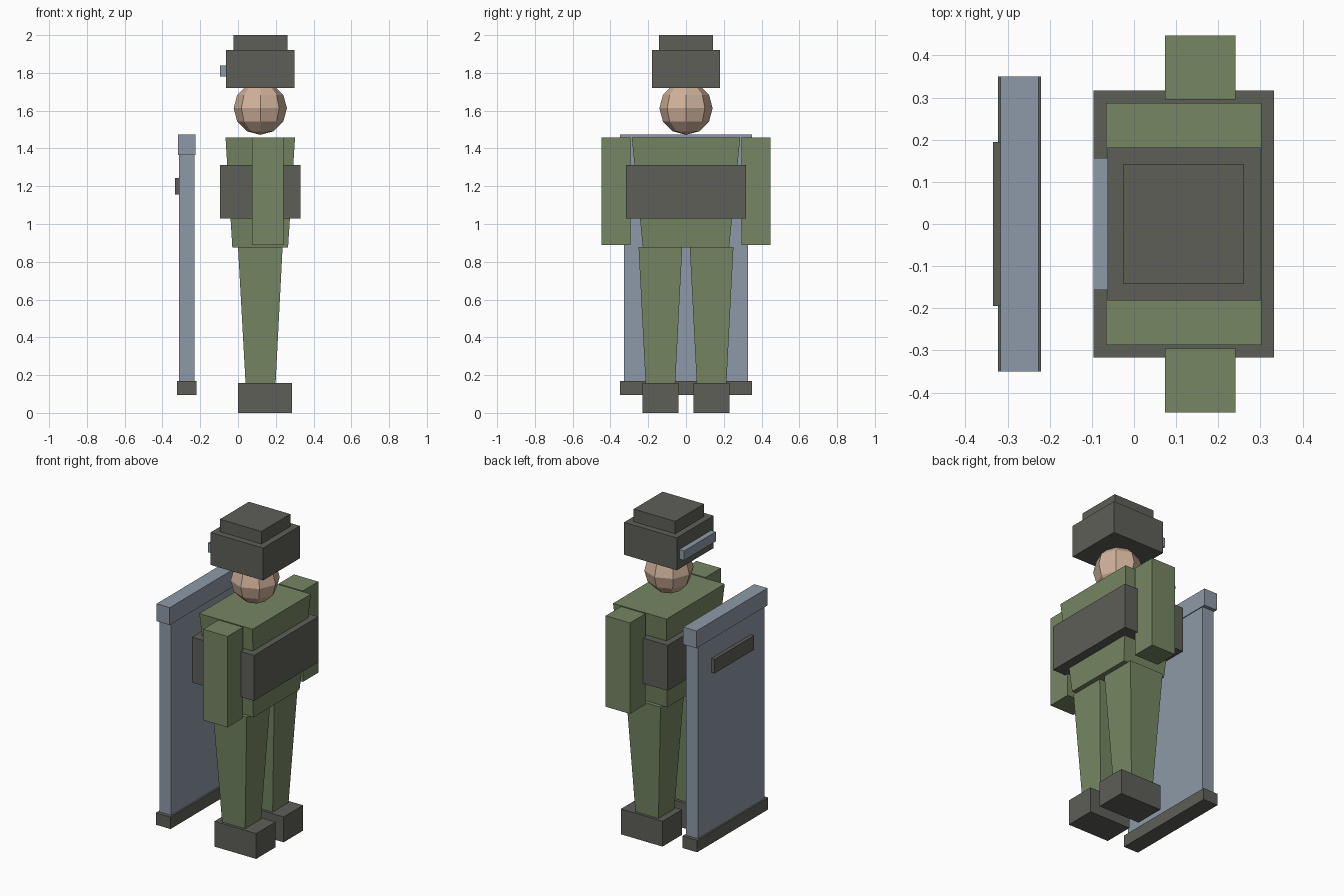
import bpy
import bmesh
from mathutils import Vector

cube = bpy.data.objects.get("Cube")
if cube:
    bpy.data.objects.remove(cube, do_unlink=True)


def make_material(name, rgb):
    mat = bpy.data.materials.new(name)
    mat.use_nodes = True
    color = (*rgb, 1.0)
    mat.diffuse_color = color
    mat.node_tree.nodes["Principled BSDF"].inputs["Base Color"].default_value = color
    return mat


green = make_material("uniform green", (0.18, 0.24, 0.125))
dark = make_material("dark grey", (0.112, 0.112, 0.098))
steel = make_material("blue grey", (0.27, 0.323, 0.392))
skin = make_material("skin", (0.64, 0.45, 0.33))


def add_object(name, bm, mat):
    bmesh.ops.recalc_face_normals(bm, faces=bm.faces)
    mesh = bpy.data.meshes.new(name)
    bm.to_mesh(mesh)
    bm.free()
    mesh.materials.append(mat)
    obj = bpy.data.objects.new(name, mesh)
    bpy.context.collection.objects.link(obj)
    return obj


def block(name, mat, z, x, y, top_x=None, top_y=None):
    """Box between z limits; the top may have its own x and y limits."""
    bm = bmesh.new()
    bmesh.ops.create_cube(bm, size=1)
    for v in bm.verts:
        upper = v.co.z > 0
        xs = top_x if upper and top_x else x
        ys = top_y if upper and top_y else y
        v.co = Vector((xs[v.co.x > 0], ys[v.co.y > 0], z[upper]))
    return add_object(name, bm, mat)


def both(half):
    return (-half, half)


# Torso and vest
block("torso", green, (0.875, 1.457), (-0.03, 0.265), both(0.228),
      (-0.066, 0.302), both(0.287))
block("vest", dark, (1.03, 1.313), (-0.096, 0.332), both(0.317))

# Arms, legs and boots on both sides
for side, s in (("front", -1), ("back", 1)):
    def span(a, b):
        return tuple(sorted((s * a, s * b)))
    block(side + "_arm", green, (0.89, 1.457), (0.073, 0.241), span(0.295, 0.447))
    block(side + "_leg", green, (0.158, 0.877), (0.04, 0.199), span(0.057, 0.214),
          (0.0, 0.236), span(0.02, 0.251))
    block(side + "_boot", dark, (0.0, 0.158), (0.0, 0.287), span(0.04, 0.231))

# Faceted head
bm = bmesh.new()
bmesh.ops.create_uvsphere(bm, u_segments=8, v_segments=6, radius=0.141)
bmesh.ops.translate(bm, verts=bm.verts, vec=(0.118, 0, 1.613))
add_object("head", bm, skin)

# Helmet with goggles
block("helmet", dark, (1.72, 1.922), (-0.063, 0.3), both(0.181))
block("helmet_crown", dark, (1.922, 2.0), (-0.025, 0.261), both(0.142))
block("goggles", steel, (1.78, 1.84), (-0.096, -0.063), both(0.156))

# Tall shield with rails and viewing bar
block("shield", steel, (0.17, 1.366), (-0.312, -0.231), both(0.328))
block("shield_top_rail", steel, (1.366, 1.474), (-0.317, -0.226), both(0.35))
block("shield_base", dark, (0.096, 0.17), (-0.322, -0.22), both(0.35))
block("shield_bar", dark, (1.155, 1.243), (-0.334, -0.312), both(0.194))
